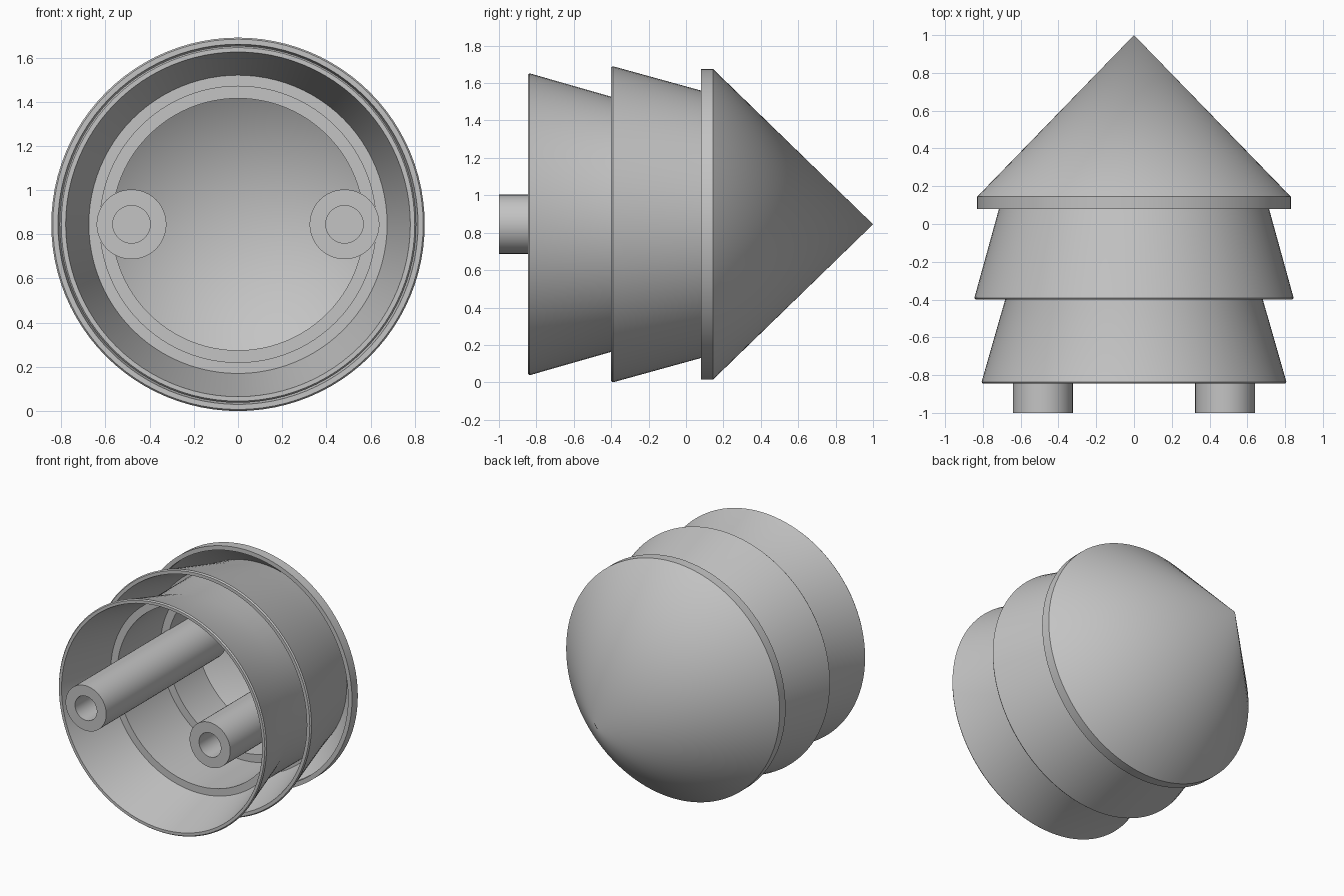
import bpy, bmesh, math
from mathutils import Matrix, Vector

cube = bpy.data.objects.get("Cube")
if cube:
    bpy.data.objects.remove(cube)

AXIS_Z = 0.845

grey = bpy.data.materials.new("light_grey")
grey.use_nodes = True
grey.diffuse_color = (0.55, 0.55, 0.55, 1)
grey.node_tree.nodes["Principled BSDF"].inputs["Base Color"].default_value = (0.55, 0.55, 0.55, 1)


def revolve(name, profile, x=0.0, steps=96, closed=True):
    """Spin a (radius, y) profile around a line parallel to the y axis."""
    bm = bmesh.new()
    verts = [bm.verts.new((r, y, 0)) for r, y in profile]
    edges = [bm.edges.new(pair) for pair in zip(verts, verts[1:])]
    if closed:
        edges.append(bm.edges.new((verts[-1], verts[0])))
    bmesh.ops.spin(bm, geom=verts + edges, cent=(0, 0, 0), axis=(0, 1, 0),
                   angle=math.tau, steps=steps, use_duplicate=False)
    bmesh.ops.remove_doubles(bm, verts=bm.verts, dist=0.0001)
    bmesh.ops.dissolve_degenerate(bm, edges=bm.edges, dist=0.0001)
    bmesh.ops.recalc_face_normals(bm, faces=bm.faces)
    bm.transform(Matrix.Translation(Vector((x, 0, AXIS_Z))))
    mesh = bpy.data.meshes.new(name)
    bm.to_mesh(mesh)
    bm.free()
    mesh.materials.append(grey)
    obj = bpy.data.objects.new(name, mesh)
    bpy.context.collection.objects.link(obj)
    bpy.ops.object.select_all(action="DESELECT")
    obj.select_set(True)
    bpy.context.view_layer.objects.active = obj
    bpy.ops.object.shade_smooth_by_angle(angle=math.radians(25))
    return obj


# Front flared skirt with its inner neck
revolve("front_skirt", [
    (0.78, -0.845), (0.80, -0.845), (0.807, -0.836), (0.682, -0.4),
    (0.682, 0.04), (0.625, 0.04), (0.625, -0.45), (0.675, -0.45)])

# Rear flared skirt, open in front around the neck, with an inner ring
revolve("rear_skirt", [
    (0.815, -0.4), (0.838, -0.4), (0.845, -0.391), (0.715, 0.08),
    (0.675, 0.245), (0.57, 0.352), (0.57, 0.03), (0.70, 0.03)])

# Hollow pointed cap with a short cylindrical rim
revolve("cone_cap", [
    (0, 0.94), (0.80, 0.115), (0.80, 0.08), (0.83, 0.08),
    (0.83, 0.145), (0, 1.0)], closed=False)

# Two pegs with blind holes
for side, x in (("left", 0.482), ("right", -0.482)):
    revolve(side + "_peg", [
        (0, -0.4), (0.085, -0.4), (0.085, -1.0), (0.158, -1.0),
        (0.158, 0.335), (0, 0.335)], x=x, steps=48, closed=False)
